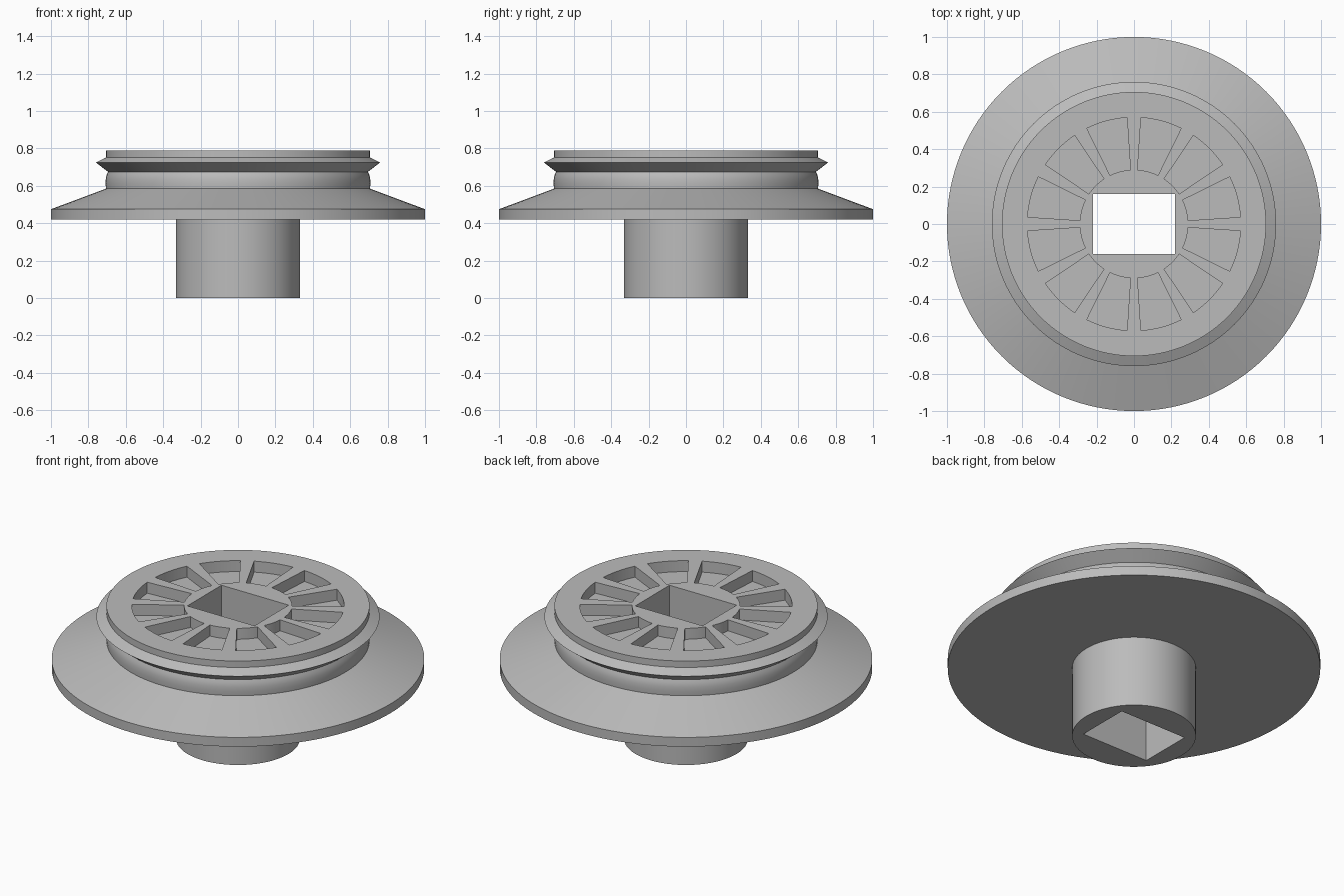
import bpy
import bmesh
from math import cos, sin, radians, tau

cube = bpy.data.objects.get("Cube")
if cube:
    bpy.data.objects.remove(cube)

SIDES = 128
TOP = 0.79

# Single grey material
grey = bpy.data.materials.new("grey_plastic")
grey.use_nodes = True
colour = (0.5, 0.5, 0.5, 1)
grey.diffuse_color = colour
grey.node_tree.nodes["Principled BSDF"].inputs["Base Color"].default_value = colour


def make_object(name, bm):
    bmesh.ops.recalc_face_normals(bm, faces=bm.faces)
    mesh = bpy.data.meshes.new(name)
    bm.to_mesh(mesh)
    bm.free()
    mesh.materials.append(grey)
    obj = bpy.data.objects.new(name, mesh)
    bpy.context.collection.objects.link(obj)
    return obj


def lathe(name, profile):
    """Revolve (radius, height) points around z and cap both ends."""
    bm = bmesh.new()
    rings = [[bm.verts.new((r * cos(tau * i / SIDES), r * sin(tau * i / SIDES), z))
              for i in range(SIDES)] for r, z in profile]
    for low, high in zip(rings, rings[1:]):
        for i in range(SIDES):
            j = (i + 1) % SIDES
            bm.faces.new((low[i], low[j], high[j], high[i]))
    bm.faces.new(rings[0])
    bm.faces.new(rings[-1])
    return make_object(name, bm)


def add_prism(bm, outline, bottom, top):
    """Extrude a flat outline between two heights."""
    face = bm.faces.new([bm.verts.new((x, y, bottom)) for x, y in outline])
    result = bmesh.ops.extrude_face_region(bm, geom=[face])
    verts = [v for v in result["geom"] if isinstance(v, bmesh.types.BMVert)]
    bmesh.ops.translate(bm, verts=verts, vec=(0, 0, top - bottom))


def cut(target, cutter):
    cutter.hide_render = True
    mod = target.modifiers.new("cut", "BOOLEAN")
    mod.operation = "DIFFERENCE"
    mod.solver = "EXACT"
    mod.object = cutter
    bpy.context.view_layer.objects.active = target
    bpy.ops.object.modifier_apply(modifier=mod.name)
    bpy.data.objects.remove(cutter)


# Hub, sloped flange, necked collar and pointed rim in one turned body
body = lathe("flanged_hub", [
    (0.332, 0), (0.332, 0.42),
    (1, 0.42), (1, 0.475),
    (0.706, 0.585), (0.708, 0.61), (0.707, 0.635), (0.703, 0.657), (0.695, 0.675),
    (0.76, 0.725), (0.706, 0.752), (0.706, TOP),
])

# Rectangular bore through the full height
bm = bmesh.new()
add_prism(bm, [(-0.22, -0.16), (0.22, -0.16), (0.22, 0.16), (-0.22, 0.16)], -0.1, 1)
cut(body, make_object("bore_cutter", bm))

# Ring of twelve shallow wedge pockets in the top face
bm = bmesh.new()
steps = [radians(22.5 * s / 8 - 11.25) for s in range(9)]
for k in range(12):
    mid = radians(15 + 30 * k)
    outer = [(0.57 * cos(mid + a), 0.57 * sin(mid + a)) for a in steps]
    inner = [(0.29 * cos(mid + a), 0.29 * sin(mid + a)) for a in reversed(steps)]
    add_prism(bm, outer + inner, TOP - 0.065, TOP + 0.1)
cut(body, make_object("pocket_cutter", bm))

# Smooth the round walls and keep the edges crisp
bpy.ops.object.select_all(action="DESELECT")
body.select_set(True)
bpy.context.view_layer.objects.active = body
bpy.ops.object.shade_smooth_by_angle(angle=radians(25))
